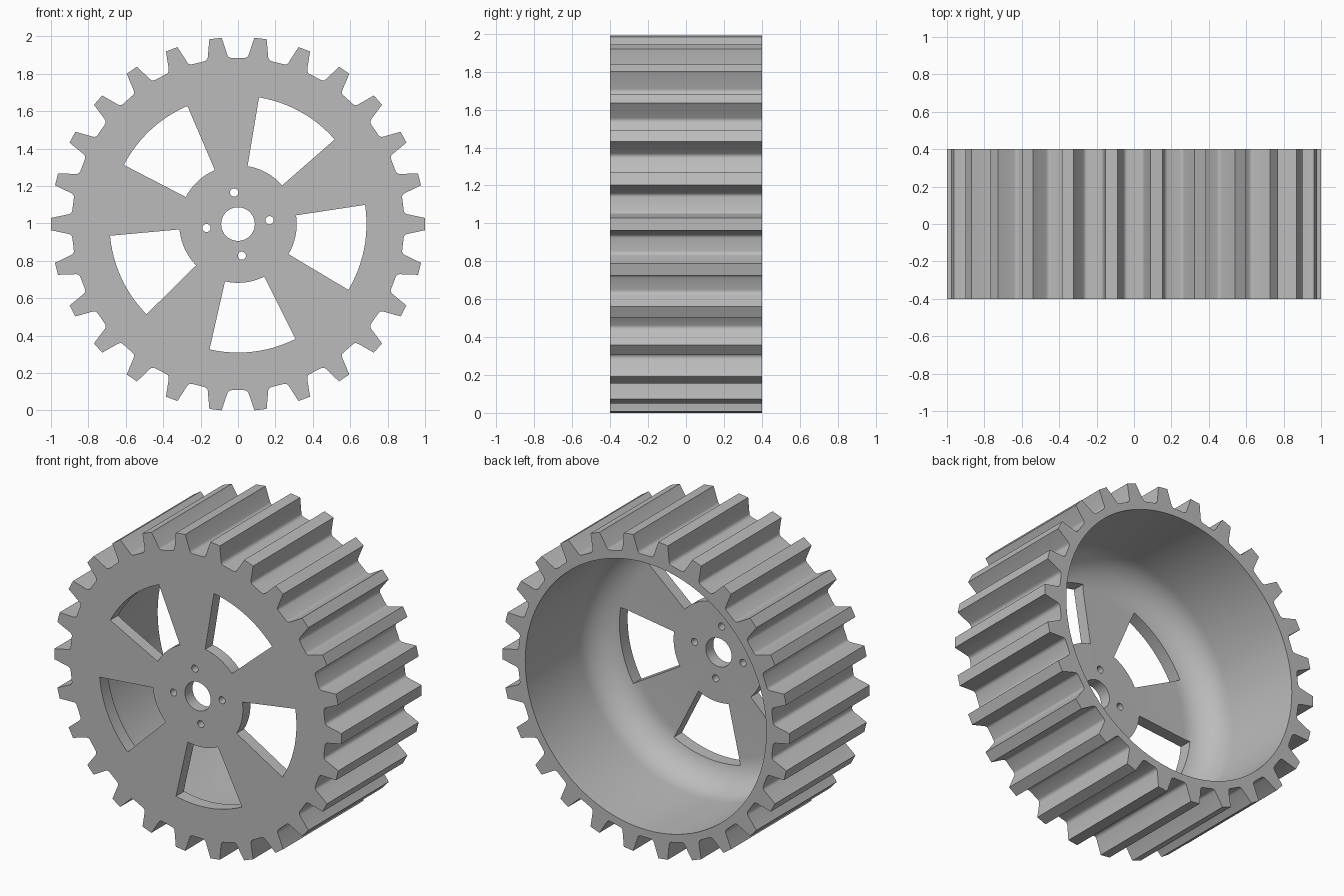
import bpy, bmesh, math
from mathutils import Matrix

if "Cube" in bpy.data.objects:
    bpy.data.objects.remove(bpy.data.objects["Cube"])

TEETH, DEPTH, CZ = 26, 0.8, 0.996
FRONT = -DEPTH / 2

grey = bpy.data.materials.new("mid grey")
grey.diffuse_color = (0.5, 0.5, 0.5, 1)
grey.use_nodes = True
grey.node_tree.nodes["Principled BSDF"].inputs["Base Color"].default_value = grey.diffuse_color


def polar(r, deg):
    a = math.radians(deg)
    return (r * math.cos(a), r * math.sin(a))


def make_object(name, bm):
    bmesh.ops.recalc_face_normals(bm, faces=bm.faces)
    mesh = bpy.data.meshes.new(name)
    bm.to_mesh(mesh)
    bm.free()
    obj = bpy.data.objects.new(name, mesh)
    bpy.context.collection.objects.link(obj)
    mesh.materials.append(grey)
    return obj


def prism(name, outlines, y0, y1):
    """Extrude closed x-z outlines along y."""
    bm = bmesh.new()
    for pts in outlines:
        face = bm.faces.new([bm.verts.new((x, y0, z + CZ)) for x, z in pts])
        top = bmesh.ops.extrude_face_region(bm, geom=[face])["geom"]
        verts = [v for v in top if isinstance(v, bmesh.types.BMVert)]
        bmesh.ops.translate(bm, verts=verts, vec=(0, y1 - y0, 0))
    return make_object(name, bm)


def lathe(name, profile, steps):
    """Spin (radius, y) points around the wheel axle."""
    bm = bmesh.new()
    verts = [bm.verts.new((r, y, CZ)) for r, y in profile]
    edges = [bm.edges.new(pair) for pair in zip(verts, verts[1:])]
    bmesh.ops.spin(bm, geom=verts + edges, cent=(0, 0, CZ), axis=(0, 1, 0),
                   angle=math.tau, steps=steps, use_duplicate=False)
    bmesh.ops.remove_doubles(bm, verts=bm.verts, dist=1e-5)
    return make_object(name, bm)


# Toothed body: half a tooth as (radius, half width), mirrored and repeated
half = [(0.889, 0.073), (0.891, 0.064), (0.897, 0.057), (0.906, 0.053), (1.0, 0.033)]
tooth = [(r, -t) for r, t in half] + [(r, t) for r, t in reversed(half)]
outline = []
for i in range(TEETH):
    mid = 360 * i / TEETH
    outline += [polar(r, mid + math.degrees(t / r)) for r, t in tooth]
wheel = prism("toothed_wheel", [outline], FRONT, -FRONT)

# Hollow behind the front plate, with a rounded inner corner
FLOOR, WALL, ROUND = FRONT + 0.075, 0.84, 0.2
profile = [(0, FLOOR)]
for k in range(11):
    a = math.pi / 2 * k / 10
    profile.append((WALL - ROUND + ROUND * math.sin(a), FLOOR + ROUND - ROUND * math.cos(a)))
profile += [(WALL, 0.6), (0, 0.6)]
hollow = lathe("hollow_cutter", profile, 96)

# Five windows, axle hole and four bolt holes
windows = []
for i in range(5):
    mid = -11.1 + 72 * i
    angles = [mid - 19.7 + 39.4 * k / 12 for k in range(13)]
    windows.append([polar(0.314, a) for a in angles] + [polar(0.687, a) for a in reversed(angles)])


def circle(cx, cz, r, n):
    return [(cx + r * math.cos(math.tau * k / n), cz + r * math.sin(math.tau * k / n)) for k in range(n)]


holes = [circle(0, 0, 0.09, 40)]
holes += [circle(*polar(0.17, 7 + 90 * i), 0.022, 20) for i in range(4)]
openings = prism("opening_cutter", windows + holes, -0.6, 0.3)

# Cut the body, then remove the cutters
cutters = [hollow, openings]
for cutter in cutters:
    cutter.hide_render = True
    mod = wheel.modifiers.new(cutter.name, 'BOOLEAN')
    mod.operation, mod.solver, mod.object = 'DIFFERENCE', 'EXACT', cutter
bpy.context.view_layer.update()
graph = bpy.context.evaluated_depsgraph_get()
result = bpy.data.meshes.new_from_object(wheel.evaluated_get(graph))
wheel.modifiers.clear()
wheel.data = result
result.materials.clear()
result.materials.append(grey)
for cutter in cutters:
    bpy.data.objects.remove(cutter)

# Smooth the rounded surfaces, keep edges sharp
bpy.ops.object.select_all(action='DESELECT')
wheel.select_set(True)
bpy.context.view_layer.objects.active = wheel
bpy.ops.object.shade_smooth_by_angle(angle=math.radians(30))
